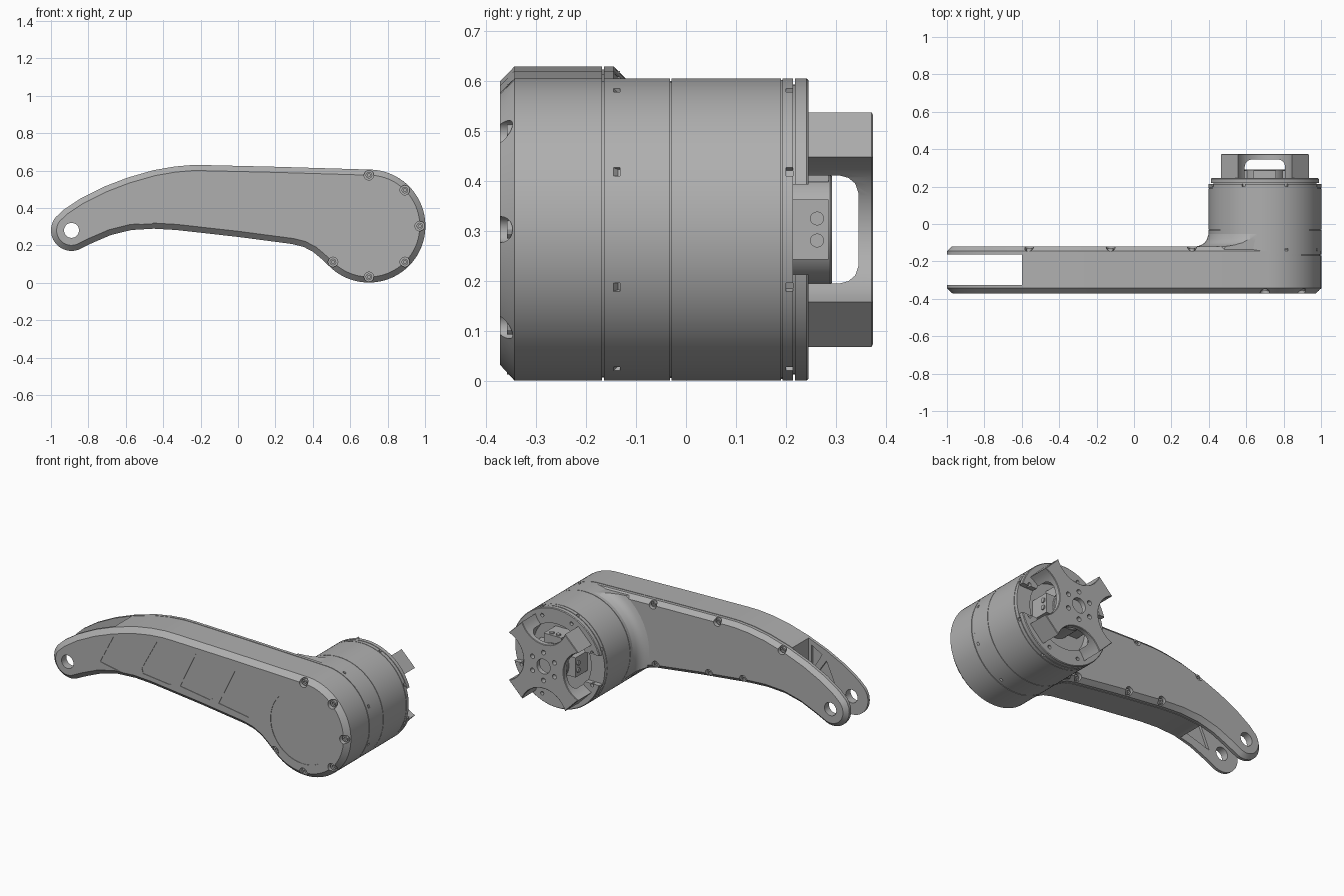
import bpy, bmesh, math
from mathutils import Vector

if "Cube" in bpy.data.objects:
    bpy.data.objects.remove(bpy.data.objects["Cube"])

grey = bpy.data.materials.new("plain_grey")
grey.use_nodes = True
grey.diffuse_color = (0.43, 0.43, 0.43, 1)
grey.node_tree.nodes["Principled BSDF"].inputs["Base Color"].default_value = (0.43, 0.43, 0.43, 1)

MX, MZ, MR = 0.70, 0.303, 0.302      # motor axis and radius
TX, TZ, TR = -0.89, 0.28, 0.11       # fork tip axis and radius


def arc(cx, cz, r, a0, a1, n):
    return [(cx + r * math.cos(math.radians(a0 + (a1 - a0) * i / n)),
             cz + r * math.sin(math.radians(a0 + (a1 - a0) * i / n))) for i in range(n + 1)]


def circle(cx, cz, r, n=32):
    return arc(cx, cz, r, 0, 360, n)[:-1]


def box(cx, cz, hx, hz, angle=0):
    c, s = math.cos(math.radians(angle)), math.sin(math.radians(angle))
    return [(cx + x * c - z * s, cz + x * s + z * c)
            for x, z in ((-hx, -hz), (hx, -hz), (hx, hz), (-hx, hz))]


def polar(r, angle):
    return MX + r * math.cos(math.radians(angle)), MZ + r * math.sin(math.radians(angle))


def inset(outline, d):
    """Offset a closed outline inward with mitred corners."""
    pts = [Vector(p) for p in outline]
    if d == 0:
        return pts
    out = []
    for i, p in enumerate(pts):
        a = (p - pts[i - 1]).normalized()
        b = (pts[(i + 1) % len(pts)] - p).normalized()
        na, nb = Vector((-a.y, a.x)), Vector((-b.y, b.x))
        m = (na + nb).normalized()
        out.append(p + m * d / max(m.dot(na), 0.5))
    return out


def loft(name, outline, rings):
    """Solid along y: each ring is (y, inset of the outline)."""
    bm = bmesh.new()
    loops = [[bm.verts.new((p.x, y, p.y)) for p in inset(outline, d)] for y, d in rings]
    n = len(outline)
    for lo, hi in zip(loops, loops[1:]):
        for i in range(n):
            bm.faces.new((lo[i], lo[(i + 1) % n], hi[(i + 1) % n], hi[i]))
    bm.faces.new(loops[0])
    bm.faces.new(loops[-1])
    bmesh.ops.recalc_face_normals(bm, faces=bm.faces)
    mesh = bpy.data.meshes.new(name)
    bm.to_mesh(mesh)
    bm.free()
    mesh.materials.append(grey)
    ob = bpy.data.objects.new(name, mesh)
    bpy.context.collection.objects.link(ob)
    return ob


def combine(ob, outline, rings, op='DIFFERENCE'):
    tool = loft("cutter", outline, rings)
    mod = ob.modifiers.new("cut", 'BOOLEAN')
    mod.operation, mod.solver, mod.object = op, 'EXACT', tool
    bpy.context.view_layer.objects.active = ob
    bpy.ops.object.modifier_apply(modifier=mod.name)
    bpy.data.objects.remove(tool)


def cut(ob, outline, y0, y1):
    combine(ob, outline, [(y0, 0), (y1, 0)])


# Arm silhouette, counter-clockwise from under the motor
top_edge = [(0.2, 0.62), (-0.18, 0.629), (-0.25, 0.629), (-0.34, 0.621), (-0.45, 0.602),
            (-0.59, 0.562), (-0.72, 0.512), (-0.84, 0.452), (-0.93, 0.392)]
low_edge = [(-0.78, 0.212), (-0.68, 0.255), (-0.57, 0.282), (-0.45, 0.289), (-0.33, 0.282),
            (0, 0.245), (0.29, 0.207), (0.35, 0.192), (0.40, 0.166), (0.44, 0.133)]
arm = (arc(MX, MZ, MR, -135, 87, 48) + top_edge
       + arc(TX, TZ, TR, 140, 290, 18) + low_edge)

# Arm shell and back cover with a fork gap at the tip
shell = loft("arm_front_shell", arm, [(-0.372, 0.03), (-0.343, 0), (-0.168, 0),
                                      (-0.168, 0.006), (-0.164, 0.006)])
cover = loft("arm_back_cover", arm, [(-0.164, 0), (-0.145, 0), (-0.12, 0.025)])
cut(shell, box(-0.85, 0.4, 0.25, 0.5), -0.325, -0.1)
for part in (shell, cover):
    cut(part, circle(TX, TZ, 0.04), -0.5, 0)

# Triangular pockets inside the fork
for tri in ([(-0.80, 0.27), (-0.63, 0.32), (-0.72, 0.45)],
            [(-0.62, 0.36), (-0.62, 0.52), (-0.69, 0.48)]):
    cut(shell, tri, -0.34, -0.3)

# Shallow front panels
panels = [[(-0.67, 0.34), (-0.47, 0.302), (-0.445, 0.33), (-0.35, 0.527), (-0.365, 0.553), (-0.58, 0.515)],
          [(-0.38, 0.345), (-0.20, 0.325), (-0.17, 0.345), (-0.056, 0.559), (-0.286, 0.564), (-0.388, 0.375)],
          [(-0.13, 0.335), (0.07, 0.305), (0.10, 0.325), (0.20, 0.537), (0.18, 0.555), (-0.024, 0.559)],
          [(0.13, 0.30), (0.33, 0.268), (0.36, 0.29), (0.473, 0.53), (0.455, 0.548), (0.254, 0.553)]]
for outline in panels + [circle(MX, MZ, 0.22, 64)]:
    cut(shell, outline, -0.4, -0.369)


def screw(name, x, z, y0, y1, r):
    step = 0.6 * (y1 - y0)
    return loft(name, circle(x, z, r, 12), [(y0, 0), (y1, 0), (y1, r * 0.5), (y1 - step, r * 0.5)])


# Front screws around the motor
for i, angle in enumerate((-135, -90, -45, 0, 45, 90)):
    x, z = polar(0.272, angle)
    cut(shell, circle(x, z, 0.026, 20), -0.4, -0.342)
    screw(f"front_screw_{i + 1}", x, z, -0.341, -0.358, 0.018)

# Back screws along the upper and lower edges
back_spots = [(0.31, 0.593), (-0.125, 0.604), (-0.56, 0.548),
              (0.29, 0.232), (-0.07, 0.278), (-0.30, 0.303)]
for i, (x, z) in enumerate(back_spots):
    cut(cover, circle(x, z, 0.024, 20), -0.147, 0)
    screw(f"back_screw_{i + 1}", x, z, -0.148, -0.132, 0.016)

# Blend between arm and motor, trimmed to the arm silhouette
blend = loft("motor_blend", circle(MX, MZ, MR, 96),
             [(-0.14, -0.07), (-0.12, -0.065), (-0.113, -0.04), (-0.10, -0.02),
              (-0.08, -0.007), (-0.05, 0.001)])
combine(blend, arm, [(-0.2, 0.012), (0, 0.002)], 'INTERSECT')

# Motor housing with seam grooves, side slots and an open rear
motor = loft("motor_housing", circle(MX, MZ, MR, 96),
             [(-0.163, 0), (-0.032, 0), (-0.032, 0.005), (-0.029, 0.005), (-0.029, 0),
              (0.19, 0), (0.19, 0.003), (0.193, 0.003), (0.193, 0), (0.214, 0)])
cut(motor, circle(MX, MZ, 0.21, 64), 0.17, 0.3)
for k in range(8):
    angle = 22.5 + 45 * k
    if math.cos(math.radians(angle)) > 0:
        cut(motor, box(*polar(MR, angle), 0.015, 0.009, angle), -0.2, -0.132)
    cut(motor, box(*polar(MR, angle), 0.015, 0.009, angle), 0.2, 0.25)

# Rear ring, open at both sides for the connectors
ring = loft("rear_ring", circle(MX, MZ, MR, 96),
            [(0.214, 0.012), (0.218, 0.012), (0.218, 0), (0.241, 0), (0.245, 0.004)])
cut(ring, circle(MX, MZ, 0.21, 64), 0.1, 0.4)
cut(ring, box(MX, MZ, 0.5, 0.09), 0.1, 0.4)
for k in range(8):
    cut(ring, circle(*polar(0.258, 22.5 + 45 * k), 0.011, 12), 0.225, 0.3)

# Four-legged mounting bracket with scooped sides
cross = []
for k in range(4):
    c, s = round(math.cos(k * math.pi / 2)), round(math.sin(k * math.pi / 2))
    cross += [(MX + x * c - z * s, MZ + x * s + z * c) for x, z in arc(0.29, 0, 0.155, 249, 111, 16)]
bracket = loft("mount_bracket", cross, [(0.244, 0), (0.371, 0), (0.374, 0.003)])
combine(bracket, circle(MX, MZ, 0.21, 64),
        [(0.2, 0), (0.305, 0), (0.325, 0.007), (0.338, 0.02), (0.345, 0.04)])
cut(bracket, circle(MX, MZ, 0.045), 0.3, 0.5)
for k in range(6):
    cut(bracket, circle(*polar(0.085, 30 + 60 * k), 0.014, 16), 0.3, 0.5)

# Central hub and connectors below the bracket
loft("rear_hub", circle(MX, MZ, 0.11, 48), [(0.165, 0), (0.288, 0), (0.292, 0.004)])
for label, angle in (("left", 0), ("top", 90), ("right", 180)):
    body = loft(f"{label}_connector", box(*polar(0.125, angle), 0.03, 0.06, angle),
                [(0.165, 0), (0.285, 0)])
    a = math.radians(angle)
    out = Vector((math.cos(a), 0, math.sin(a)))
    side = Vector((-math.sin(a), 0, math.cos(a)))
    for j in (-1, 1):
        bpy.ops.mesh.primitive_cylinder_add(
            vertices=16, radius=0.014, depth=0.012,
            location=Vector((MX, 0.262, MZ)) + out * 0.157 + side * 0.022 * j,
            rotation=out.to_track_quat('Z', 'Y').to_euler())
        pin = bpy.context.object
        pin.name = f"{label}_connector_pin_{'a' if j < 0 else 'b'}"
        pin.data.materials.append(grey)

# Smooth curved walls, keep hard edges
bpy.ops.object.select_all(action='DESELECT')
for ob in bpy.context.scene.objects:
    if ob.type == 'MESH':
        ob.select_set(True)
        bpy.context.view_layer.objects.active = ob
bpy.ops.object.shade_smooth_by_angle(angle=math.radians(25))
